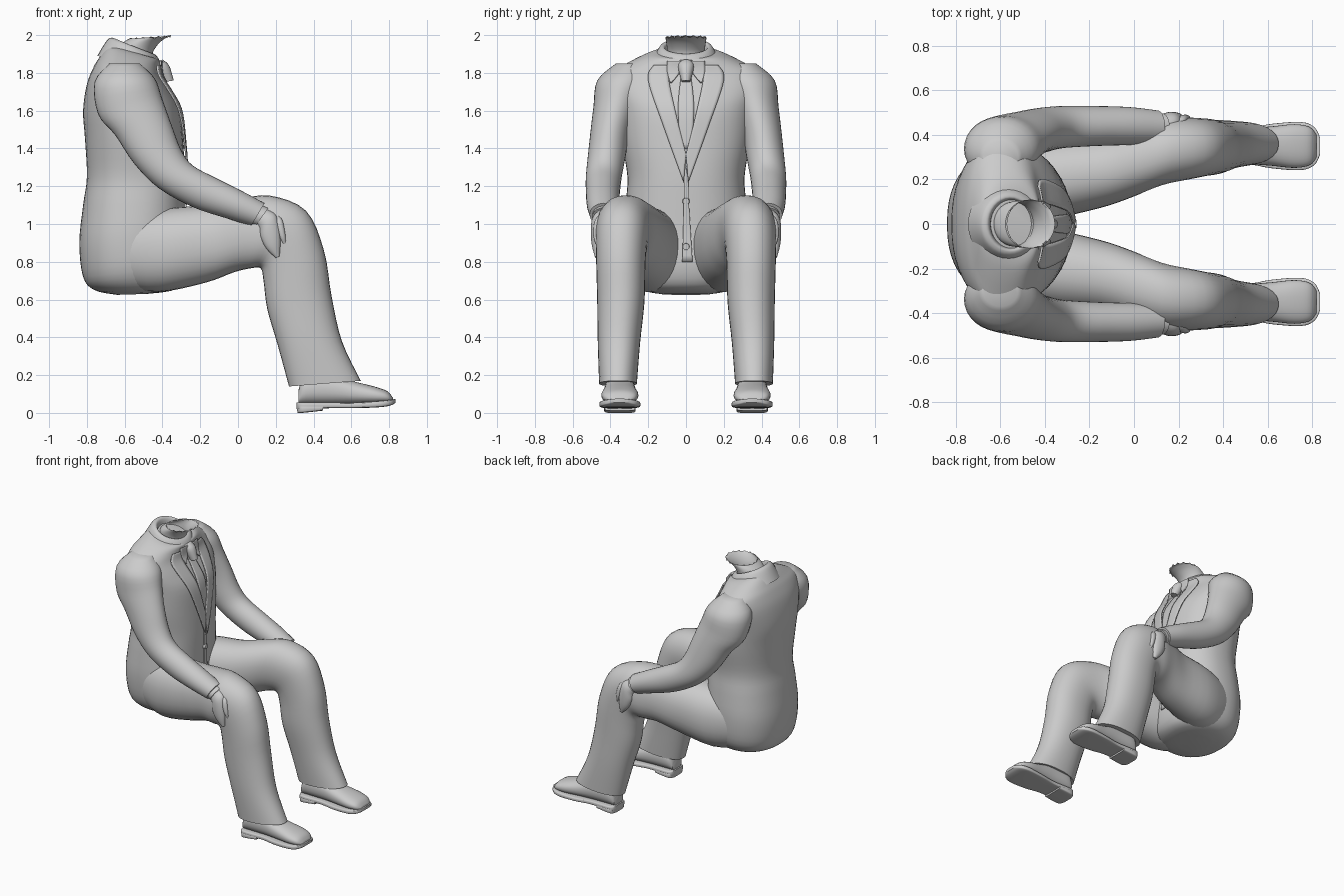
import bpy, bmesh, math
from mathutils import Vector
from mathutils.bvhtree import BVHTree

grey = bpy.data.materials.new("plain grey")
grey.diffuse_color = (0.6, 0.6, 0.6, 1)


def finish(name, bm, mirror=False, thick=0):
    bmesh.ops.recalc_face_normals(bm, faces=bm.faces)
    me = bpy.data.meshes.new(name)
    bm.to_mesh(me)
    bm.free()
    me.materials.append(grey)
    ob = bpy.data.objects.new(name, me)
    bpy.context.collection.objects.link(ob)
    bpy.ops.object.select_all(action='DESELECT')
    ob.select_set(True)
    bpy.context.view_layer.objects.active = ob
    bpy.ops.object.shade_smooth_by_angle(angle=math.radians(45))
    if thick:
        m = ob.modifiers.new("thickness", 'SOLIDIFY')
        m.thickness, m.offset = thick, 0
    if mirror:
        m = ob.modifiers.new("other side", 'MIRROR')
        m.use_axis = (False, True, False)
    return ob


def smooth_rows(rows, sub):
    """Catmull-Rom interpolation of the section rows."""
    out = []
    for i in range(len(rows) - 1):
        a, b, c, d = (rows[max(0, min(len(rows) - 1, i + k))] for k in (-1, 0, 1, 2))
        for s in range(sub):
            t = s / sub
            out.append([0.5 * (2 * q + (r - p) * t + (2 * p - 5 * q + 4 * r - u) * t * t
                               + (3 * q - p - 3 * r + u) * t ** 3)
                        for p, q, r, u in zip(a, b, c, d)])
    return out + [list(rows[-1])]


def loft(name, rows, mirror=False, power=2.0, n=32, sub=4, caps=(True, True), jag=0):
    """Each row is a section: x1, z1, x2, z2 (its two ends seen from the side), y centre, y half width."""
    bm = bmesh.new()
    rings = []
    for x1, z1, x2, z2, y, h in smooth_rows(rows, sub):
        ring = []
        for k in range(n):
            t = 2 * math.pi * k / n
            c, s = (math.copysign(abs(f) ** (2 / power), f) for f in (math.cos(t), math.sin(t)))
            ring.append(bm.verts.new(((x1 + x2) / 2 + c * (x1 - x2) / 2, y + h * s,
                                      (z1 + z2) / 2 + c * (z1 - z2) / 2)))
        rings.append(ring)
    for a, b in zip(rings, rings[1:]):
        for k in range(n):
            bm.faces.new((a[k], a[(k + 1) % n], b[(k + 1) % n], b[k]))
    for ring, cap in ((rings[0], caps[0]), (rings[-1], caps[1])):
        if cap:
            bm.faces.new(ring)
    for v in rings[-1][1::2]:
        v.co.z -= jag
    return finish(name, bm, mirror)


# Jacket body, from the seat up to the shoulders
torso = loft("jacket_body", [
    (-.48, .63, -.64, .625, 0, .12),
    (-.32, .66, -.76, .65, 0, .24),
    (-.27, .78, -.82, .72, 0, .31),
    (-.28, .95, -.84, .90, 0, .33),
    (-.28, 1.10, -.82, 1.10, 0, .32),
    (-.28, 1.25, -.80, 1.25, 0, .31),
    (-.29, 1.42, -.81, 1.45, 0, .34),
    (-.31, 1.60, -.82, 1.60, 0, .36),
    (-.36, 1.70, -.80, 1.74, 0, .39),
    (-.41, 1.78, -.765, 1.83, 0, .375),
    (-.42, 1.83, -.735, 1.88, 0, .30),
    (-.42, 1.87, -.70, 1.93, 0, .20),
    (-.45, 1.88, -.67, 1.95, 0, .13)], power=2.3, n=48)

# Sleeves, from shoulder over the elbow to the cuff
loft("sleeve", [
    (-.52, 1.85, -.68, 1.85, .30, .07),
    (-.44, 1.77, -.76, 1.75, .33, .14),
    (-.40, 1.66, -.74, 1.58, .365, .125),
    (-.35, 1.52, -.65, 1.47, .40, .105),
    (-.30, 1.39, -.55, 1.32, .42, .10),
    (-.24, 1.31, -.42, 1.19, .435, .095),
    (-.12, 1.245, -.24, 1.09, .44, .09),
    (.02, 1.175, -.06, 1.03, .44, .085),
    (.14, 1.11, .07, .99, .435, .075)], mirror=True)

# Shirt cuffs and hands resting on the outside of the knees
loft("shirt_cuff", [(.12, 1.10, .06, 1.00, .435, .06), (.16, 1.085, .095, .99, .437, .06)],
     mirror=True, sub=1)
loft("hand", [
    (.15, 1.08, .08, 1.01, .435, .045),
    (.20, 1.05, .11, .98, .455, .045),
    (.22, .98, .12, .93, .472, .032),
    (.225, .90, .15, .87, .474, .024),
    (.22, .83, .20, .82, .47, .012)], mirror=True, n=20)
loft("thumb", [
    (.18, 1.06, .14, 1.03, .43, .02),
    (.23, 1.03, .19, .99, .465, .02),
    (.25, .95, .22, .93, .475, .016),
    (.255, .90, .24, .89, .47, .008)], mirror=True, n=12)

# Trouser legs, from hip over the knee to the hem
loft("trouser_leg", [
    (-.70, 1.02, -.62, .67, .16, .13),
    (-.40, 1.08, -.42, .64, .20, .18),
    (-.15, 1.10, -.17, .69, .235, .165),
    (.00, 1.13, -.02, .745, .28, .16),
    (.17, 1.15, .065, .765, .325, .152),
    (.36, 1.07, .12, .765, .34, .138),
    (.455, .86, .135, .70, .345, .130),
    (.495, .62, .155, .55, .345, .125),
    (.55, .38, .21, .36, .355, .112),
    (.65, .17, .27, .14, .36, .10)], mirror=True, power=2.2)

# Shoes: upper, sole and heel
loft("shoe_upper", [
    (.32, .12, .32, .045, .35, .055),
    (.36, .20, .36, .045, .35, .075),
    (.50, .20, .50, .045, .35, .08),
    (.62, .165, .61, .045, .35, .088),
    (.72, .14, .72, .045, .35, .098),
    (.79, .115, .79, .05, .35, .085),
    (.82, .08, .82, .055, .35, .05)], mirror=True, power=2.3)
loft("shoe_sole", [
    (.31, .055, .31, .02, .35, .045),
    (.34, .055, .34, .02, .35, .08),
    (.50, .055, .50, .025, .35, .08),
    (.62, .055, .62, .025, .35, .10),
    (.75, .063, .75, .03, .35, .108),
    (.81, .07, .81, .04, .35, .085),
    (.835, .075, .835, .055, .35, .04)], mirror=True, power=6)
loft("shoe_heel", [
    (.31, .04, .315, .0, .35, .05),
    (.34, .04, .34, .0, .35, .082),
    (.45, .04, .45, .012, .35, .08)], mirror=True, power=6)

# Jacket collar folded around the open neck
loft("jacket_collar", [
    (-.395, 1.81, -.745, 1.89, 0, .185),
    (-.42, 1.875, -.70, 1.965, 0, .15),
    (-.445, 1.90, -.675, 1.985, 0, .128),
    (-.46, 1.89, -.65, 1.975, 0, .112),
    (-.46, 1.85, -.64, 1.90, 0, .105)], caps=(False, False))

# Hollow neck stump with a ragged rim
loft("neck", [
    (-.45, 1.86, -.62, 1.88, 0, .095),
    (-.45, 1.91, -.63, 1.935, 0, .10),
    (-.41, 1.965, -.61, 1.96, 0, .105),
    (-.355, 2.0, -.57, 1.985, 0, .11)], caps=(True, False), jag=.014)

# Front details are strips laid onto the chest
chest = BVHTree.FromObject(torso, bpy.context.evaluated_depsgraph_get())


def chest_x(y, z):
    hit = chest.ray_cast(Vector((1, y, z)), Vector((-1, 0, 0)))[0]
    return hit.x if hit else -.45


def strip(name, left, right, lift, mirror=False, nu=6):
    """Strip between two matching (y, z) edge lines."""
    bm = bmesh.new()
    grid = []
    for l, r in zip(smooth_rows(left, 6), smooth_rows(right, 6)):
        row = []
        for k in range(nu + 1):
            t = k / nu
            y, z = l[0] + (r[0] - l[0]) * t, l[1] + (r[1] - l[1]) * t
            row.append(bm.verts.new((chest_x(y, z) + lift, y, z)))
        grid.append(row)
    for a, b in zip(grid, grid[1:]):
        for k in range(nu):
            bm.faces.new((a[k], a[k + 1], b[k + 1], b[k]))
    return finish(name, bm, mirror, thick=.009)


strip("lapel", [(.10, 1.84), (.085, 1.73), (.045, 1.55), (0, 1.37)],
      [(.17, 1.84), (.20, 1.76), (.12, 1.52), (.012, 1.22)], .014, True)
strip("collar_leaf", [(.012, 1.862), (.035, 1.80), (.075, 1.75)],
      [(.10, 1.862), (.10, 1.81), (.085, 1.75)], .017, True)
strip("tie", [(-.025, 1.79), (-.042, 1.62), (-.03, 1.40)],
      [(.025, 1.79), (.042, 1.62), (.03, 1.40)], .006)
strip("jacket_front_edge", [(-.012, 1.36), (-.012, 1.1), (-.02, .80)],
      [(.012, 1.24), (.016, 1.1), (.035, .80)], .004)

# Tie knot
loft("tie_knot", [
    (-.40, 1.87, -.46, 1.86, 0, .035),
    (-.365, 1.84, -.44, 1.82, 0, .042),
    (-.34, 1.76, -.40, 1.75, 0, .024)], n=16)

# Jacket buttons
for i, z in enumerate((1.12, .88)):
    bm = bmesh.new()
    bmesh.ops.create_cone(bm, cap_ends=True, segments=16, radius1=.02, radius2=.017, depth=.02)
    for v in bm.verts:
        v.co = Vector((v.co.z + chest_x(0, z) + .006, v.co.y, v.co.x + z))
    finish("button_%d" % (i + 1), bm)
